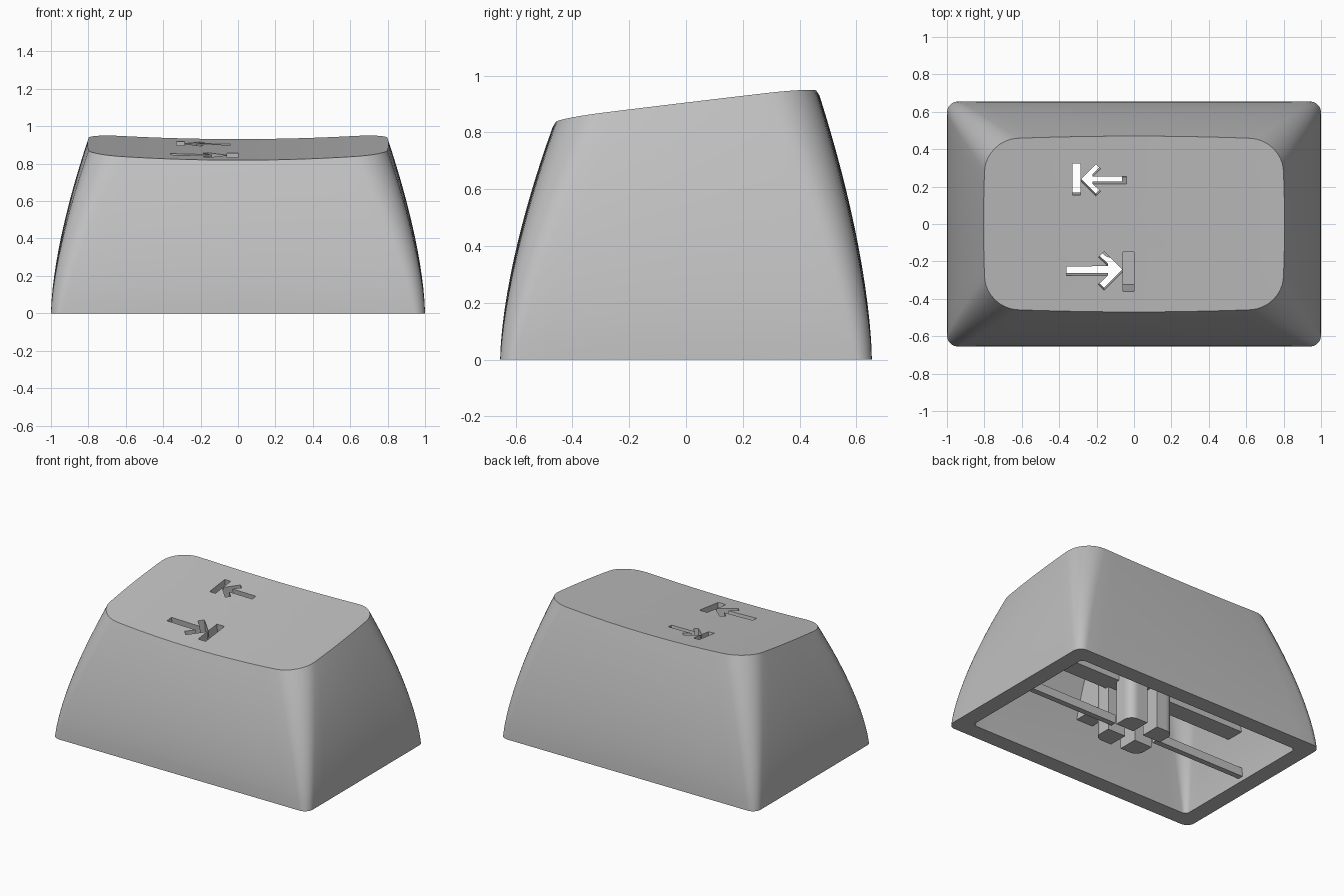
import bpy, bmesh, math

cube = bpy.data.objects.get("Cube")
if cube:
    bpy.data.objects.remove(cube, do_unlink=True)

GREY = (0.53, 0.53, 0.53, 1)
mat = bpy.data.materials.new("light_grey_plastic")
mat.use_nodes = True
mat.diffuse_color = GREY
bsdf = mat.node_tree.nodes["Principled BSDF"]
bsdf.inputs["Base Color"].default_value = GREY
bsdf.inputs["Roughness"].default_value = 0.6

SLOPE, WALL, ROOF = 0.12, 0.115, 0.11


def top_z(x, y):
    """Height of the tilted, sideways-dished top."""
    return 0.875 + SLOPE * y + 0.03 * (x / 0.8) ** 2


def finish(name, bm):
    bmesh.ops.recalc_face_normals(bm, faces=bm.faces[:])
    mesh = bpy.data.meshes.new(name)
    bm.to_mesh(mesh)
    bm.free()
    mesh.materials.append(mat)
    obj = bpy.data.objects.new(name, mesh)
    bpy.context.collection.objects.link(obj)
    return obj


def prism(name, outline, place, lo, hi):
    """Sweep a 2D outline between two depths; place maps (u, v, depth) to 3D."""
    bm = bmesh.new()
    ends = [[bm.verts.new(place(u, v, w)) for u, v in outline] for w in (lo, hi)]
    for end in ends:
        bm.faces.new(end)
    n = len(outline)
    for i in range(n):
        j = (i + 1) % n
        bm.faces.new((ends[0][i], ends[0][j], ends[1][j], ends[1][i]))
    return finish(name, bm)


def rect(x0, x1, y0, y1):
    return [(x0, y0), (x1, y0), (x1, y1), (x0, y1)]


def activate(obj):
    bpy.ops.object.select_all(action="DESELECT")
    obj.select_set(True)
    bpy.context.view_layer.objects.active = obj


def cut(obj, cutters):
    activate(obj)
    for cutter in cutters:
        mod = obj.modifiers.new("cut", "BOOLEAN")
        mod.operation, mod.solver, mod.object = "DIFFERENCE", "EXACT", cutter
        bpy.ops.object.modifier_apply(modifier=mod.name)


def rounded_rect(a, b, r, bulge=0.0, steps=8):
    """Rounded rectangle of half sizes a, b with slightly bowed sides."""
    quad = [(a, (b - r) * i / 6) for i in range(6)]
    for i in range(steps + 1):
        ang = math.pi / 2 * i / steps
        quad.append((a - r + r * math.cos(ang), b - r + r * math.sin(ang)))
    quad += [((a - r) * (1 - i / 8), b) for i in range(1, 9)]
    quad = [(x * (1 - bulge / 2 * (y / b) ** 2), y * (1 - bulge * (x / a) ** 2))
            for x, y in quad]
    half = quad + [(-x, y) for x, y in quad[-2::-1]]
    return half + [(x, -y) for x, y in half[-2:0:-1]]


def section(t, inset):
    """Body outline at fraction t of the height."""
    k = t ** 1.6
    return rounded_rect(1 - 0.195 * k - inset, 0.655 - 0.185 * k - inset,
                        0.06 + 0.11 * t - inset * 0.25, 0.04 * t)


def shell_rings(inset, drop):
    """Rings from the middle of the top out to its edge, then down to the base."""
    rim = section(1, inset)
    rings = []
    for s in (0.2, 0.4, 0.6, 0.8):
        rings.append([(x * s, y * s, top_z(x * s, y * s) - drop) for x, y in rim])
    for i in range(14, -1, -1):
        t = i / 14
        rings.append([(x, y, t * (top_z(*p) - drop))
                      for (x, y), p in zip(section(t, inset), rim)])
    return rings


# Hollow body: outside and cavity lofted as one skin
bm = bmesh.new()
rings = shell_rings(0, 0) + shell_rings(WALL, ROOF)[::-1]
loops = [[bm.verts.new(p) for p in ring] for ring in rings]
n = len(loops[0])
for upper, lower in zip(loops, loops[1:]):
    for i in range(n):
        j = (i + 1) % n
        bm.faces.new((upper[i], upper[j], lower[j], lower[i]))
for loop, z in ((loops[0], top_z(0, 0)), (loops[-1], top_z(0, 0) - ROOF)):
    centre = bm.verts.new((0, 0, z))
    for i in range(n):
        bm.faces.new((loop[i], loop[(i + 1) % n], centre))
body = finish("body_shell", bm)

# Cross ribs under the top, reaching into the walls
RIB = 0.065
rib_long = prism("long_rib", [(-0.9, 0.32), (0.9, 0.32), (0.75, 0.79), (-0.75, 0.79)],
                 lambda u, v, w: (u, w, v), -RIB, RIB)
rib_short = prism("short_rib", [(-0.55, 0.32), (0.55, 0.32), (0.43, 0.845), (-0.43, 0.745)],
                  lambda u, v, w: (w, u, v), -RIB, RIB)

# Thin braces between the stem and the side walls
flat = lambda u, v, w: (u, v, w)
for side, label in ((1, "left"), (-1, "right")):
    ends = sorted((side * 0.17, side * 0.93))
    prism(label + "_brace", rect(*ends, -0.02, 0.02), flat, 0.03, 0.09)

# Stem with a cross-shaped socket
stem = prism("stem", rounded_rect(0.18, 0.18, 0.06), flat, 0.01, 0.8)
sockets = [prism("socket_cutter", r, flat, -0.1, 0.32)
           for r in (rect(-0.3, 0.3, -0.04, 0.04), rect(-0.04, 0.04, -0.3, 0.3))]
cut(stem, sockets)


# Arrow slots, cut square to the tilted top
def tilted(u, v, w):
    return (u, v + SLOPE * w, 0.875 + SLOPE * v - w)


def arrow(tip, y, way, size):
    """Arrow outline; way is the direction its tip points along x."""
    half = [(0.085, 0.085), (0.11, 0.06), (0.068, 0.02), (0.25, 0.02)]
    pts = [(0, 0)] + half + [(d, -h) for d, h in half[::-1]]
    return [(tip - way * size * d, y + size * h) for d, h in pts]


outlines = [
    arrow(-0.289, 0.235, -1, 1.0), rect(-0.33, -0.285, 0.155, 0.325),
    arrow(-0.056, -0.25, 1, 1.22), rect(-0.06, 0.0, -0.36, -0.15),
]
slots = [prism("slot_cutter", o, tilted, -0.15, 0.3) for o in outlines]
for part in (body, rib_short, rib_long, stem):
    cut(part, slots)

for cutter in sockets + slots:
    bpy.data.objects.remove(cutter, do_unlink=True)

for part in (body, stem):
    activate(part)
    bpy.ops.object.shade_smooth_by_angle(angle=math.radians(30))
